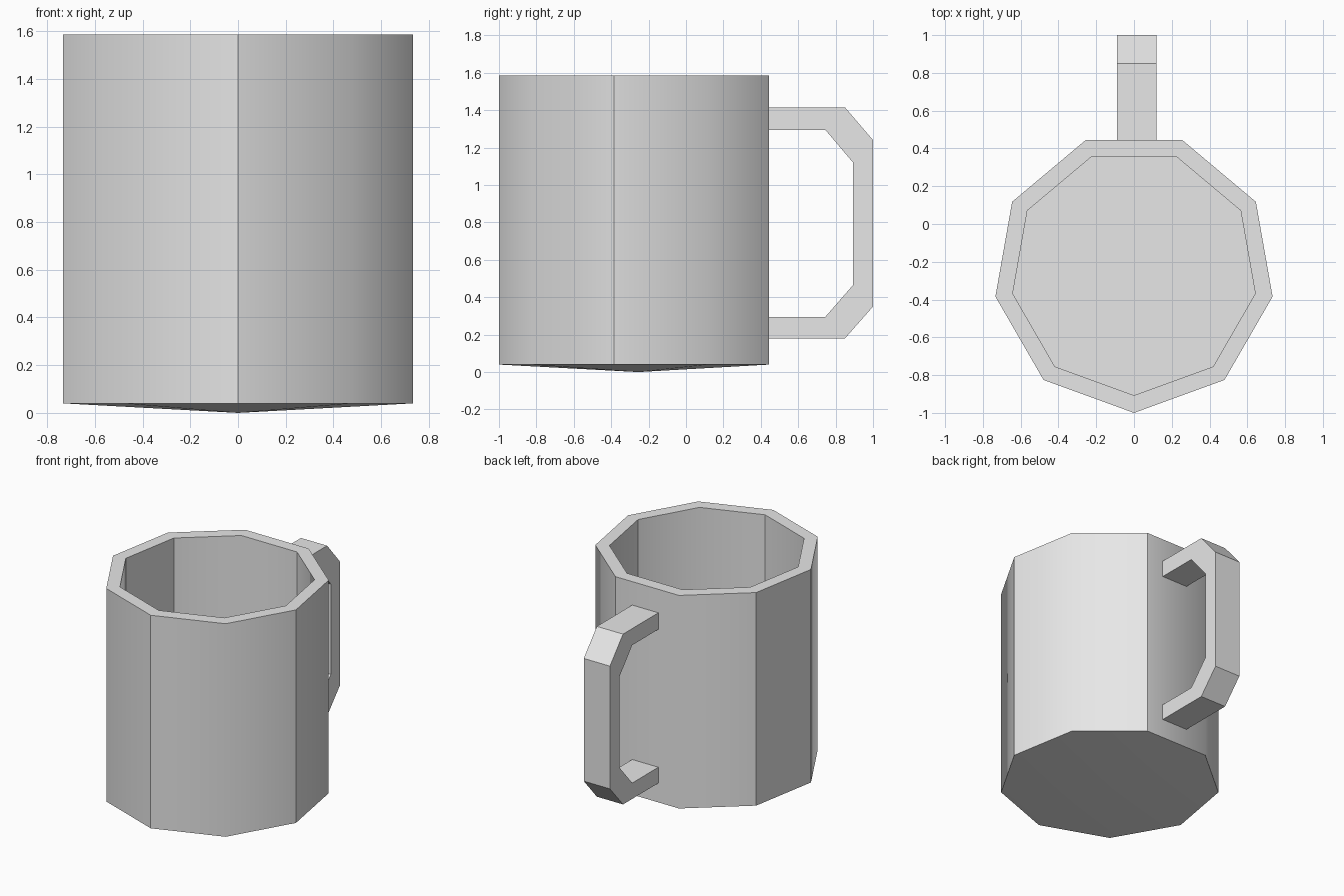
import bpy
import bmesh
from math import sin, cos, radians

cube = bpy.data.objects.get("Cube")
if cube:
    bpy.data.objects.remove(cube, do_unlink=True)

grey = bpy.data.materials.new("light_grey")
grey.use_nodes = True
grey.diffuse_color = (0.8, 0.8, 0.8, 1)
grey.node_tree.nodes["Principled BSDF"].inputs["Base Color"].default_value = (0.8, 0.8, 0.8, 1)

SIDES = 9
CENTRE_Y = -0.255
CREASES = {0, 2, 4, 6, 7}  # corners of the wall that stay sharp


def finish(bm, name):
    bmesh.ops.recalc_face_normals(bm, faces=bm.faces)
    mesh = bpy.data.meshes.new(name)
    bm.to_mesh(mesh)
    bm.free()
    mesh.materials.append(grey)
    obj = bpy.data.objects.new(name, mesh)
    bpy.context.collection.objects.link(obj)
    return obj


def ring(bm, radius, z):
    angles = [radians(360 / SIDES * k) for k in range(SIDES)]
    return [bm.verts.new((radius * sin(a), CENTRE_Y - radius * cos(a), z)) for a in angles]


# Mug body: outer wall, rim, inner wall, floor and shallow pointed underside
bm = bmesh.new()
rings = [ring(bm, r, z) for r, z in ((0.745, 0.04), (0.745, 1.585), (0.652, 1.585), (0.652, 0.12))]
tip = bm.verts.new((0, CENTRE_Y, 0))
for k in range(SIDES):
    n = (k + 1) % SIDES
    for low, high in zip(rings, rings[1:]):
        bm.faces.new((low[k], low[n], high[n], high[k]))
    bm.faces.new((tip, rings[0][n], rings[0][k]))
bm.faces.new(rings[-1])

# Smooth the walls in groups, with hard rims and creased corners
for face in bm.faces:
    face.smooth = True
for loop in rings:
    for k in range(SIDES):
        bm.edges.get((loop[k], loop[(k + 1) % SIDES])).smooth = False
for low, high in ((rings[0], rings[1]), (rings[2], rings[3])):
    for k in CREASES:
        bm.edges.get((low[k], high[k])).smooth = False
finish(bm, "mug_body")

# Handle: bent bar with chamfered corners, ends set into the wall
outer = [(0.43, 1.415), (0.85, 1.415), (1.0, 1.24), (1.0, 0.35), (0.85, 0.18), (0.43, 0.18)]
inner = [(0.43, 1.295), (0.745, 1.295), (0.893, 1.12), (0.893, 0.465), (0.745, 0.295), (0.43, 0.295)]
bm = bmesh.new()
sections = []
for o, i in zip(outer, inner):
    corners = [(-0.09, *o), (0.12, *o), (0.12, *i), (-0.09, *i)]
    sections.append([bm.verts.new(c) for c in corners])
for a, b in zip(sections, sections[1:]):
    for k in range(4):
        n = (k + 1) % 4
        bm.faces.new((a[k], a[n], b[n], b[k]))
bm.faces.new(sections[0])
bm.faces.new(sections[-1])
finish(bm, "handle")
